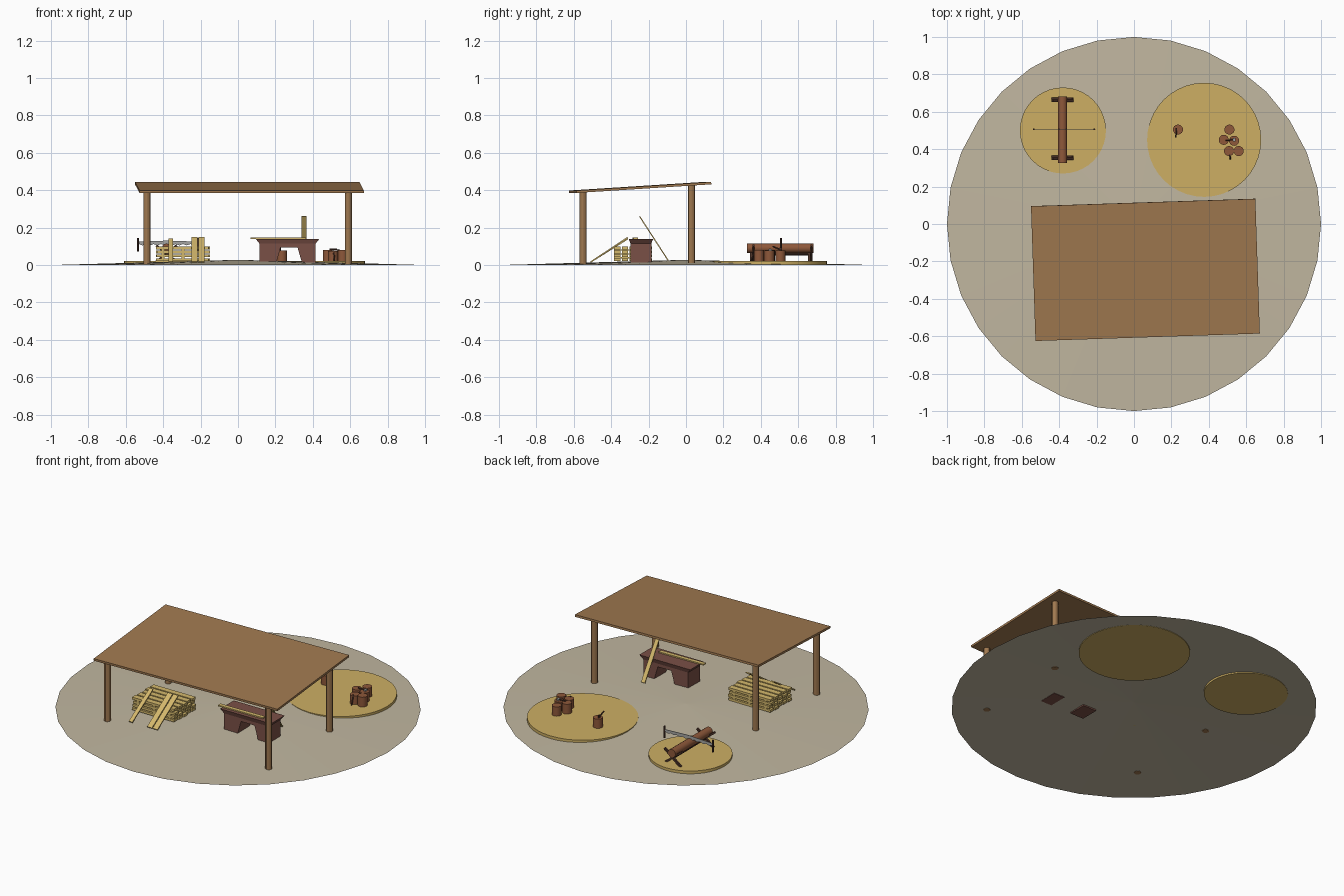
import bpy, bmesh, math
from mathutils import Vector, Matrix

if "Cube" in bpy.data.objects:
    bpy.data.objects.remove(bpy.data.objects["Cube"])


def mat(name, r, g, b):
    m = bpy.data.materials.new(name)
    m.diffuse_color = [((c / 255 + 0.055) / 1.055) ** 2.4 for c in (r, g, b)] + [1]
    m.use_nodes = True
    m.node_tree.nodes["Principled BSDF"].inputs["Base Color"].default_value = m.diffuse_color
    return m


EARTH = mat("packed earth", 193, 183, 160)
SAWDUST = mat("sawdust", 205, 175, 100)
TIMBER = mat("roof timber", 160, 121, 80)
BARK = mat("log brown", 142, 88, 58)
BENCH = mat("bench red brown", 122, 80, 70)
DARK = mat("dark wood", 75, 50, 40)
PLANK = mat("fresh plank", 212, 184, 108)
STEEL = mat("steel grey", 165, 165, 162)


def finish(name, bm, m, smooth=False):
    bmesh.ops.recalc_face_normals(bm, faces=bm.faces)
    me = bpy.data.meshes.new(name)
    bm.to_mesh(me)
    bm.free()
    ob = bpy.data.objects.new(name, me)
    bpy.context.collection.objects.link(ob)
    me.materials.append(m)
    if smooth:
        bpy.context.view_layer.objects.active = ob
        ob.select_set(True)
        bpy.ops.object.shade_smooth_by_angle()
        ob.select_set(False)
    return ob


def add_box(bm, center, size, rot=Matrix.Identity(4)):
    bmesh.ops.create_cube(bm, size=1, matrix=Matrix.Translation(center) @ rot @ Matrix.Diagonal((*size, 1)))


def box(name, center, size, m, rot=Matrix.Identity(4)):
    bm = bmesh.new()
    add_box(bm, center, size, rot)
    return finish(name, bm, m)


def rod(name, a, b, r, m, sides=12):
    a, b = Vector(a), Vector(b)
    bm = bmesh.new()
    q = (b - a).to_track_quat('Z', 'Y').to_matrix().to_4x4()
    bmesh.ops.create_cone(bm, cap_ends=True, segments=sides, radius1=r, radius2=r, depth=(b - a).length,
                          matrix=Matrix.Translation((a + b) / 2) @ q)
    return finish(name, bm, m, True)


def bar(name, a, b, width, thick, m):
    """Plank from a to b in a plane of constant x; width runs along x."""
    a, b = Vector(a), Vector(b)
    d = b - a
    rot = Matrix.Rotation(math.atan2(d.z, d.y), 4, 'X')
    return box(name, (a + b) / 2, (width, d.length, thick), m, rot)


def ground_z(x, y):
    return 0.028 * (1 - math.hypot(x, y))


# Ground: very shallow open cone
bm = bmesh.new()
bmesh.ops.create_cone(bm, cap_ends=False, segments=32, radius1=1, radius2=0.0, depth=0.028,
                      matrix=Matrix.Translation((0, 0, 0.014)))
bmesh.ops.remove_doubles(bm, verts=bm.verts, dist=1e-5)
ground = finish("ground", bm, EARTH)
if ground.data.polygons[0].normal.z < 0:
    ground.data.flip_normals()

# Sawdust patches
rod("sawdust_small", (-0.38, 0.5, 0.002), (-0.38, 0.5, 0.021), 0.23, SAWDUST, 40)
rod("sawdust_large", (0.375, 0.45, 0.002), (0.375, 0.45, 0.021), 0.305, SAWDUST, 40)

# Shelter: sloped roof slab on four posts
slope = math.atan2(0.046, 0.72)
box("roof", (0.061, -0.245, 0.415), (1.2, 0.722, 0.013), TIMBER,
    Matrix.Rotation(math.radians(1.9), 4, 'Z') @ Matrix.Rotation(slope, 4, 'X'))
for x in (-0.487, 0.59):
    for y in (-0.55, 0.03):
        rod("roof_post", (x, y, ground_z(x, y) - 0.002), (x, y, 0.412 + (y + 0.245) * 0.064), 0.019, TIMBER)

# Lumber stack: layers of boards split by cross sticks
bm = bmesh.new()
for layer in range(4):
    z = 0.028 + layer * 0.021
    for i in range(5):
        add_box(bm, (-0.295 + 0.004 * ((i + layer) % 3 - 1), -0.368 + i * 0.042, z), (0.28, 0.034, 0.014))
    if layer < 3:
        for x in (-0.4, -0.295, -0.19):
            add_box(bm, (x, -0.284, z + 0.0105), (0.016, 0.2, 0.007))
finish("lumber_stack", bm, PLANK)

# Planks leaning on the stack, on the bench and behind it
for x, w, top in ((-0.36, 0.024, 0.14), (-0.233, 0.032, 0.147), (-0.196, 0.032, 0.147)):
    bar("leaning_plank", (x, -0.51, 0.016), (x, -0.312, top), w, 0.007, PLANK)
bar("tall_plank", (0.353, -0.095, 0.024), (0.353, -0.248, 0.26), 0.025, 0.006, PLANK)
box("bench_plank", (0.215, -0.272, 0.144), (0.295, 0.024, 0.007), PLANK, Matrix.Rotation(0.02, 4, 'Z'))

# Bench body: arch profile extruded in y
arch = [(0.115, 0.013), (0.205, 0.013), (0.228, 0.095), (0.318, 0.095), (0.342, 0.013), (0.415, 0.013),
        (0.415, 0.115), (0.115, 0.115)]
bm = bmesh.new()
f = bm.faces.new([bm.verts.new((x, -0.297, z)) for x, z in arch])
new = bmesh.ops.extrude_face_region(bm, geom=[f])["geom"]
bmesh.ops.translate(bm, vec=(0, 0.112, 0), verts=[v for v in new if isinstance(v, bmesh.types.BMVert)])
finish("bench_body", bm, BENCH)

# Bench top flares outward
bm = bmesh.new()
add_box(bm, (0.265, -0.241, 0.127), (0.34, 0.13, 0.026))
for v in bm.verts:
    if v.co.z < 0.127:
        v.co.x = 0.265 + (v.co.x - 0.265) * 0.88
        v.co.y = -0.241 + (v.co.y + 0.241) * 0.86
finish("bench_top", bm, BENCH)

# Sawhorse with log
rod("saw_log", (-0.382, 0.325, 0.09), (-0.382, 0.682, 0.09), 0.025, BARK, 16)
for y in (0.355, 0.665):
    for s in (-1, 1):
        a, b = Vector((-0.382 - 0.055 * s, y + 0.006 * s, 0.018)), Vector((-0.382 + 0.055 * s, y + 0.006 * s, 0.105))
        d = b - a
        box("sawhorse_leg", (a + b) / 2, (d.length, 0.012, 0.012), DARK,
            Matrix.Rotation(-math.atan2(d.z, d.x), 4, 'Y'))
rod("sawhorse_rail", (-0.382, 0.355, 0.058), (-0.382, 0.665, 0.058), 0.006, DARK, 8)

# Two-handed saw: toothed blade and end handles
n = 16
prof = [(-0.53, 0.125), (-0.375, 0.131), (-0.215, 0.125)]
prof += [(-0.215 - 0.315 * i / n, 0.105 if i % 2 else 0.112) for i in range(n + 1)]
bm = bmesh.new()
f = bm.faces.new([bm.verts.new((x, 0.5055, z)) for x, z in prof])
new = bmesh.ops.extrude_face_region(bm, geom=[f])["geom"]
bmesh.ops.translate(bm, vec=(0, 0.003, 0), verts=[v for v in new if isinstance(v, bmesh.types.BMVert)])
finish("saw_blade", bm, STEEL)
for x in (-0.535, -0.212):
    rod("saw_handle", (x, 0.507, 0.072), (x, 0.507, 0.145), 0.005, DARK, 8)

# Stumps
for x, y, top in ((0.235, 0.505, 0.077), (0.51, 0.505, 0.077), (0.48, 0.45, 0.08), (0.535, 0.445, 0.077),
                  (0.508, 0.39, 0.074), (0.56, 0.39, 0.08)):
    rod("stump", (x, y, 0.018), (x, y, top), 0.027, BARK, 14)

# Hatchets on and beside the stumps
rod("hatchet_handle", (0.226, 0.51, 0.08), (0.224, 0.463, 0.1), 0.004, DARK, 8)
box("hatchet_head", (0.226, 0.506, 0.083), (0.006, 0.014, 0.022), DARK)
rod("leaning_handle", (0.515, 0.348, 0.022), (0.512, 0.37, 0.078), 0.004, DARK, 8)
rod("lying_handle", (0.49, 0.448, 0.084), (0.53, 0.45, 0.084), 0.004, DARK, 8)
box("lying_head", (0.537, 0.45, 0.083), (0.014, 0.02, 0.008), STEEL)
